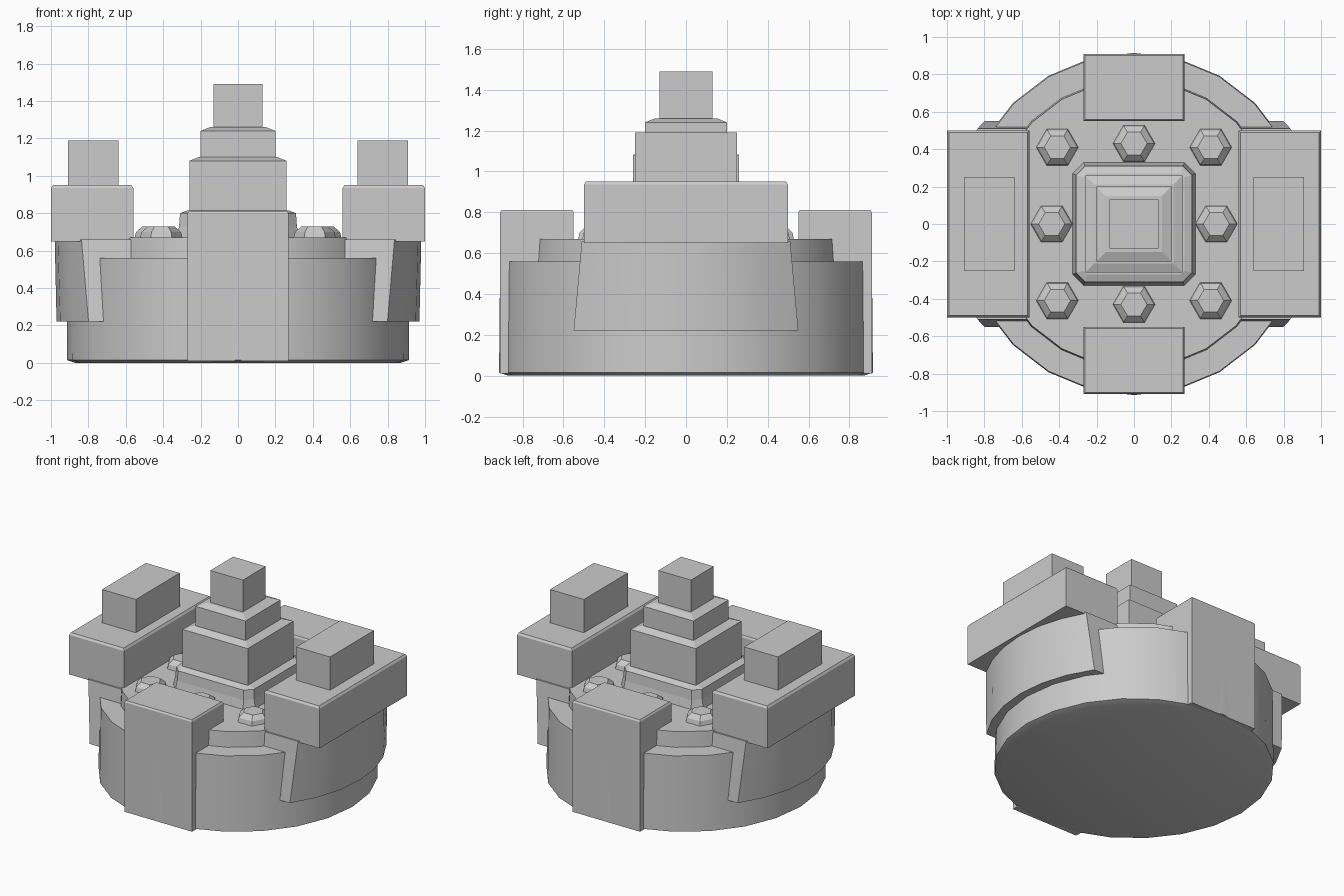
import bpy, bmesh, math

if "Cube" in bpy.data.objects:
    bpy.data.objects.remove(bpy.data.objects["Cube"])

stone = bpy.data.materials.new("light grey")
stone.diffuse_color = (0.6, 0.6, 0.6, 1)
stone.use_nodes = True
stone.node_tree.nodes["Principled BSDF"].inputs["Base Color"].default_value = stone.diffuse_color


def loft(name, rings, smooth=False):
    """Closed solid through rings of (points, z)."""
    bm = bmesh.new()
    loops = [[bm.verts.new((x, y, z)) for x, y in pts] for pts, z in rings]
    n = len(loops[0])
    for a, b in zip(loops, loops[1:]):
        for i in range(n):
            j = (i + 1) % n
            bm.faces.new((a[i], a[j], b[j], b[i]))
    bm.faces.new(loops[0][::-1])
    bm.faces.new(loops[-1])
    bmesh.ops.recalc_face_normals(bm, faces=bm.faces)
    me = bpy.data.meshes.new(name)
    bm.to_mesh(me)
    bm.free()
    me.materials.append(stone)
    ob = bpy.data.objects.new(name, me)
    bpy.context.collection.objects.link(ob)
    if smooth:
        bpy.ops.object.select_all(action='DESELECT')
        ob.select_set(True)
        bpy.context.view_layer.objects.active = ob
        bpy.ops.object.shade_smooth_by_angle(angle=math.radians(35))
    return ob


def circle(r, n, cx=0, cy=0):
    return [(cx + r * math.cos(2 * math.pi * i / n),
             cy + r * math.sin(2 * math.pi * i / n)) for i in range(n)]


def rect(x0, x1, y0, y1):
    return [(x0, y0), (x1, y0), (x1, y1), (x0, y1)]


def chamfered(h, c):
    return [(h - c, -h), (h, c - h), (h, h - c), (h - c, h),
            (c - h, h), (-h, h - c), (-h, c - h), (c - h, -h)]


def flank(s, r, half):
    """Arc segment of the drum on side s, limited to |y| <= half."""
    a = math.asin(half / r)
    arc = [(s * r * math.cos(a * k / 3), r * math.sin(a * k / 3)) for k in range(-3, 4)]
    return [(s * 0.5, -half)] + arc + [(s * 0.5, half)]


# Round base and raised deck
loft("base_drum", [(circle(0.87, 24), 0), (circle(0.915, 24), 0.015),
                   (circle(0.91, 24), 0.56)], True)
loft("deck", [(circle(0.78, 24), 0.5), (circle(0.77, 24), 0.67)], True)

for s, side in ((-1, "left"), (1, "right")):
    # Curved flank, overhanging block and its crown
    loft(side + "_flank", [(flank(s, 0.97, 0.55), 0.22), (flank(s, 0.98, 0.51), 0.66)], True)
    x = sorted((s * 0.56, s * 1.0))
    loft(side + "_block", [(rect(*x, -0.5, 0.5), 0.65), (rect(*x, -0.5, 0.5), 0.935),
                           (rect(x[0] + .01, x[1] - .01, -0.49, 0.49), 0.95)])
    x = sorted((s * 0.64, s * 0.91))
    loft(side + "_crown", [(rect(*x, -0.25, 0.25), 0.94), (rect(*x, -0.25, 0.25), 1.19)])

for s, side in ((-1, "front"), (1, "back")):
    # Front and back buttresses
    y = sorted((s * 0.55, s * 0.91))
    loft(side + "_buttress", [(rect(-.27, .27, *y), 0.01), (rect(-.27, .27, *y), 0.8),
                              (rect(-.262, .262, y[0] + .008, y[1] - .008), 0.812)])

# Stepped central tower
loft("tower_foot", [(chamfered(0.33, 0.06), 0.66), (chamfered(0.315, 0.05), 0.73),
                    (chamfered(0.31, 0.05), 0.8), (chamfered(0.27, 0.02), 0.815)])
for name, h, z0, z1 in (("lower", 0.26, 0.8, 1.08), ("middle", 0.2, 1.07, 1.24),
                        ("top", 0.13, 1.23, 1.49)):
    lip = 0.0 if name == "top" else 0.05
    rings = [(rect(-h, h, -h, h), z0), (rect(-h, h, -h, h), z1)]
    if lip:
        rings.append((rect(lip - h, h - lip, lip - h, h - lip), z1 + 0.02))
    loft("tower_" + name, rings)

# Ring of low studs on the deck
for i in range(-1, 2):
    for j in range(-1, 2):
        if i or j:
            cx, cy = (0.41 * i, 0.41 * j) if i and j else (0.44 * i, 0.43 * j)
            loft("stud", [(circle(0.115, 6, cx, cy), 0.66), (circle(0.105, 6, cx, cy), 0.70),
                          (circle(0.07, 6, cx, cy), 0.73)])
